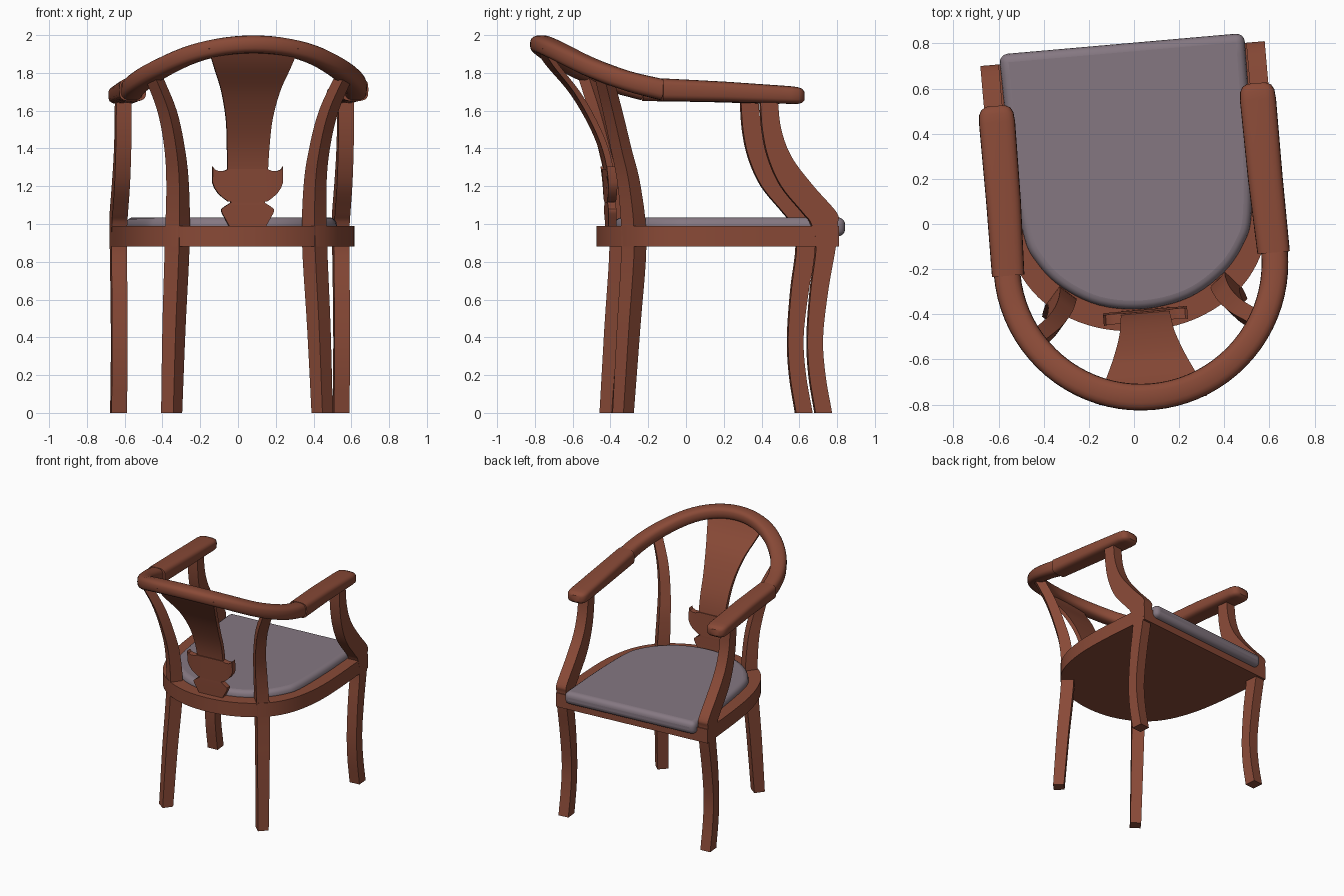
import bpy, bmesh, math
from mathutils import Vector, Matrix

if "Cube" in bpy.data.objects:
    bpy.data.objects.remove(bpy.data.objects["Cube"])

ROT = Matrix.Rotation(math.radians(5), 4, 'Z') @ Matrix.Translation((0.015, 0, 0))


def material(name, col):
    m = bpy.data.materials.new(name)
    m.diffuse_color = (*col, 1)
    m.use_nodes = True
    m.node_tree.nodes["Principled BSDF"].inputs["Base Color"].default_value = m.diffuse_color
    return m


WOOD = material("reddish wood", (0.25, 0.068, 0.038))
FABRIC = material("mauve fabric", (0.235, 0.187, 0.222))


def smooth(pts, n=5):
    """Catmull-Rom curve through tuples of any length."""
    p = [Vector(a) for a in pts]
    p = [p[0] * 2 - p[1]] + p + [p[-1] * 2 - p[-2]]
    out = []
    for i in range(1, len(p) - 2):
        a, b, c, d = p[i - 1:i + 3]
        for k in range(n):
            t = k / n
            out.append(0.5 * (2 * b + (c - a) * t + (2 * a - 5 * b + 4 * c - d) * t * t
                              + (3 * b - a - 3 * c + d) * t ** 3))
    return out + [p[-2]]


def interp(table, x):
    for (x0, y0), (x1, y1) in zip(table, table[1:]):
        if x <= x1:
            break
    return y0 + (y1 - y0) * (x - x0) / (x1 - x0)


def loft(name, rings, mat=WOOD):
    """Skin closed rings of points and cap both ends."""
    bm = bmesh.new()
    vs = [[bm.verts.new(ROT @ Vector(p)) for p in r] for r in rings]
    n = len(vs[0])
    for a, b in zip(vs, vs[1:]):
        for i in range(n):
            j = (i + 1) % n
            bm.faces.new((a[i], a[j], b[j], b[i]))
    bm.faces.new(vs[0])
    bm.faces.new(vs[-1])
    bmesh.ops.recalc_face_normals(bm, faces=bm.faces)
    me = bpy.data.meshes.new(name)
    bm.to_mesh(me)
    bm.free()
    me.materials.append(mat)
    me.shade_smooth()
    me.set_sharp_from_angle(angle=math.radians(35))
    ob = bpy.data.objects.new(name, me)
    bpy.context.collection.objects.link(ob)
    return ob


def oval(c, side, up, w, h, n=20, e=2.8):
    """Rounded-box cross-section."""
    pts = []
    for i in range(n):
        t = 2 * math.pi * i / n
        x, y = math.cos(t), math.sin(t)
        pts.append(Vector(c) + side * (math.copysign(abs(x) ** (2 / e), x) * w)
                   + up * (math.copysign(abs(y) ** (2 / e), y) * h))
    return pts


def slab(name, half, z0, z1, mat):
    """U-shaped slab from one half of its outline."""
    line = smooth([(-x, y) for x, y in half] + [(x, y) for x, y in half[-2::-1]])
    return loft(name, [[(x, y, z) for x, y in line] for z in (z0, z1)], mat)


# Seat frame and cushion
slab("seat_frame", [(0.632, 0.756), (0.627, 0.3), (0.60, 0.03), (0.53, -0.19),
                    (0.41, -0.34), (0.22, -0.442), (0, -0.475)], 0.88, 0.99, WOOD)
cushion = slab("seat_cushion", [(0.545, 0.80), (0.535, 0.35), (0.507, 0.0), (0.46, -0.13),
                                (0.36, -0.25), (0.2, -0.345), (0, -0.378)], 0.935, 1.035, FABRIC)
bev = cushion.modifiers.new("soft edge", 'BEVEL')
bev.width, bev.segments = 0.038, 4
bev.limit_method, bev.angle_limit = 'ANGLE', math.radians(50)

# Legs and arms, mirrored left and right
FRONT = smooth([(0, .72, .632), (.2, .685, .60), (.4, .672, .59), (.65, .70, .607),
                (.88, .74, .635), (1.0, .75, .61), (1.06, .745, .565), (1.2, .622, .45),
                (1.35, .508, .382), (1.5, .45, .35), (1.67, .43, .338)])
REAR = smooth([(0, .40, -.37, .040), (.45, .385, -.34, .044), (.9, .365, -.31, .047),
               (1.2, .365, -.335, .043), (1.4, .385, -.38, .039), (1.6, .43, -.43, .037),
               (1.79, .51, -.485, .035)])
ARM = [(-.18, .59, .072, 1.711, .060), (.15, .582, .077, 1.70, .054), (.5, .58, .08, 1.683, .047),
       (.54, .58, .076, 1.68, .045), (.562, .58, .064, 1.679, .038), (.574, .58, .042, 1.678, .025)]
for s, side in ((-1, "left"), (1, "right")):
    loft(side + "_front_leg", [[(s * .55, f, z), (s * .632, f, z), (s * .632, b, z), (s * .55, b, z)]
                               for z, f, b in FRONT])
    out, along = Vector((s * .66, -.75, 0)), Vector((s * .75, .66, 0))
    loft(side + "_rear_leg", [[Vector((s * u, v, z)) + out * (i * h) + along * (j * h)
                               for i, j in ((-1, -1), (1, -1), (1, 1), (-1, 1))]
                              for z, u, v, h in REAR])
    loft(side + "_arm", [oval((s * u, v, z), Vector((1, 0, 0)), Vector((0, 0, 1)), w, h, 24, 3.4)
                         for v, u, w, z, h in ARM])

# Curved top rail
RISE = [tuple(p) for p in smooth([(.175, 1.71), (.36, 1.757), (.55, 1.83), (.70, 1.912), (.77, 1.952)])]


def rail_point(t):
    v = -.175 - .594 * math.sin(t)
    return Vector((.594 * math.cos(t), v, interp(RISE, -v)))


rings = []
N = 40
for k in range(N + 1):
    t = math.pi * k / N
    tan = (rail_point(min(t + .02, math.pi)) - rail_point(max(t - .02, 0))).normalized()
    radial = Vector((math.cos(t), -math.sin(t), 0))
    up = radial.cross(tan).normalized()
    if up.z < 0:
        up = -up
    rings.append(oval(rail_point(t), radial, up, .059, .056 - .009 * math.sin(t)))
loft("top_rail", rings)

# Back splat: bent plates following the same curve
BEND = [tuple(p) for p in smooth([(.97, -.40), (1.1, -.405), (1.25, -.408), (1.4, -.44), (1.55, -.505),
                                  (1.7, -.595), (1.84, -.71), (1.94, -.775)])]


def plate(name, pairs, th):
    rings = []
    for (u0, z0), (u1, z1) in pairs:
        a, b = interp(BEND, z0), interp(BEND, z1)
        rings.append([(u0, a - th, z0), (u1, b - th, z1), (u1, b + th, z1), (u0, a + th, z0)])
    loft(name, rings)


rows = smooth([(1.11, .09), (1.25, .105), (1.4, .112), (1.55, .123), (1.7, .155), (1.82, .20), (1.93, .24)])
plate("back_splat", [((-h, z), (h, z)) for z, h in rows], .017)
foot = smooth([(.975, .09), (1.02, .115), (1.07, .14), (1.09, .125), (1.115, .088), (1.13, .088)], 3)
plate("splat_foot", [((-h, z), (h, z)) for z, h in foot], .021)
cup = [(.187, 1.22, 1.305), (.176, 1.19, 1.288), (.155, 1.16, 1.28), (.13, 1.138, 1.28),
       (.105, 1.12, 1.29), (.06, 1.115, 1.29)]
cup = [(-u, a, b) for u, a, b in cup] + cup[::-1]
plate("splat_cup", [((u, a), (u, b)) for u, a, b in cup], .023)
